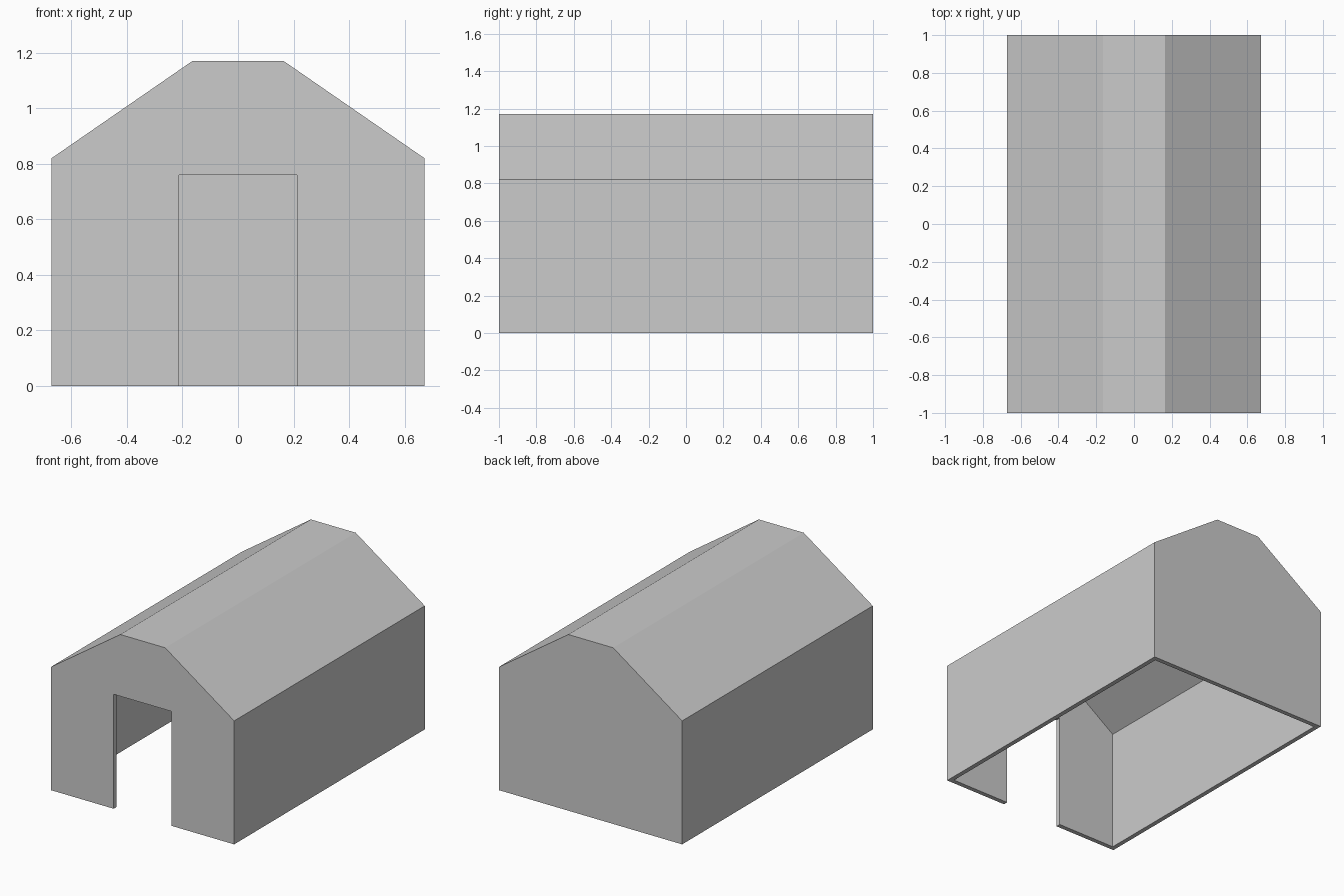
import bpy, bmesh

cube = bpy.data.objects.get("Cube")
if cube:
    bpy.data.objects.remove(cube, do_unlink=True)

# Single grey finish
grey = bpy.data.materials.new("plain_grey")
grey.use_nodes = True
colour = (0.6, 0.6, 0.6, 1)
grey.diffuse_color = colour
grey.node_tree.nodes["Principled BSDF"].inputs["Base Color"].default_value = colour

WALL = 0.03


def extrude_profile(name, half, y0, y1):
    """Mirror a right-hand (x, z) outline in x and extrude it along y."""
    outline = half + [(-x, z) for x, z in reversed(half)]
    bm = bmesh.new()
    face = bm.faces.new([bm.verts.new((x, y0, z)) for x, z in outline])
    ext = bmesh.ops.extrude_face_region(bm, geom=[face])
    verts = [v for v in ext["geom"] if isinstance(v, bmesh.types.BMVert)]
    bmesh.ops.translate(bm, verts=verts, vec=(0, y1 - y0, 0))
    bmesh.ops.recalc_face_normals(bm, faces=bm.faces)
    mesh = bpy.data.meshes.new(name)
    bm.to_mesh(mesh)
    bm.free()
    mesh.materials.append(grey)
    obj = bpy.data.objects.new(name, mesh)
    bpy.context.collection.objects.link(obj)
    return obj


# Walls and three-sided roof as one body
shed = extrude_profile("shed_shell",
                       [(0.672, 0), (0.672, 0.82), (0.165, 1.17)], -1, 1)

# Open-bottomed interior, following the roof at constant thickness
interior = extrude_profile("interior_cutter",
                           [(0.672 - WALL, -0.1), (0.672 - WALL, 0.804),
                            (0.156, 1.17 - WALL)], -1 + WALL, 1 - WALL)

# Doorway through the front wall
doorway = extrude_profile("doorway_cutter",
                          [(0.213, -0.2), (0.213, 0.76)], -1.1, -0.9)

for cutter in (interior, doorway):
    cutter.hide_render = True
    cutter.hide_set(True)
    cutter.display_type = 'WIRE'
    cut = shed.modifiers.new(cutter.name, 'BOOLEAN')
    cut.operation = 'DIFFERENCE'
    cut.solver = 'EXACT'
    cut.object = cutter
